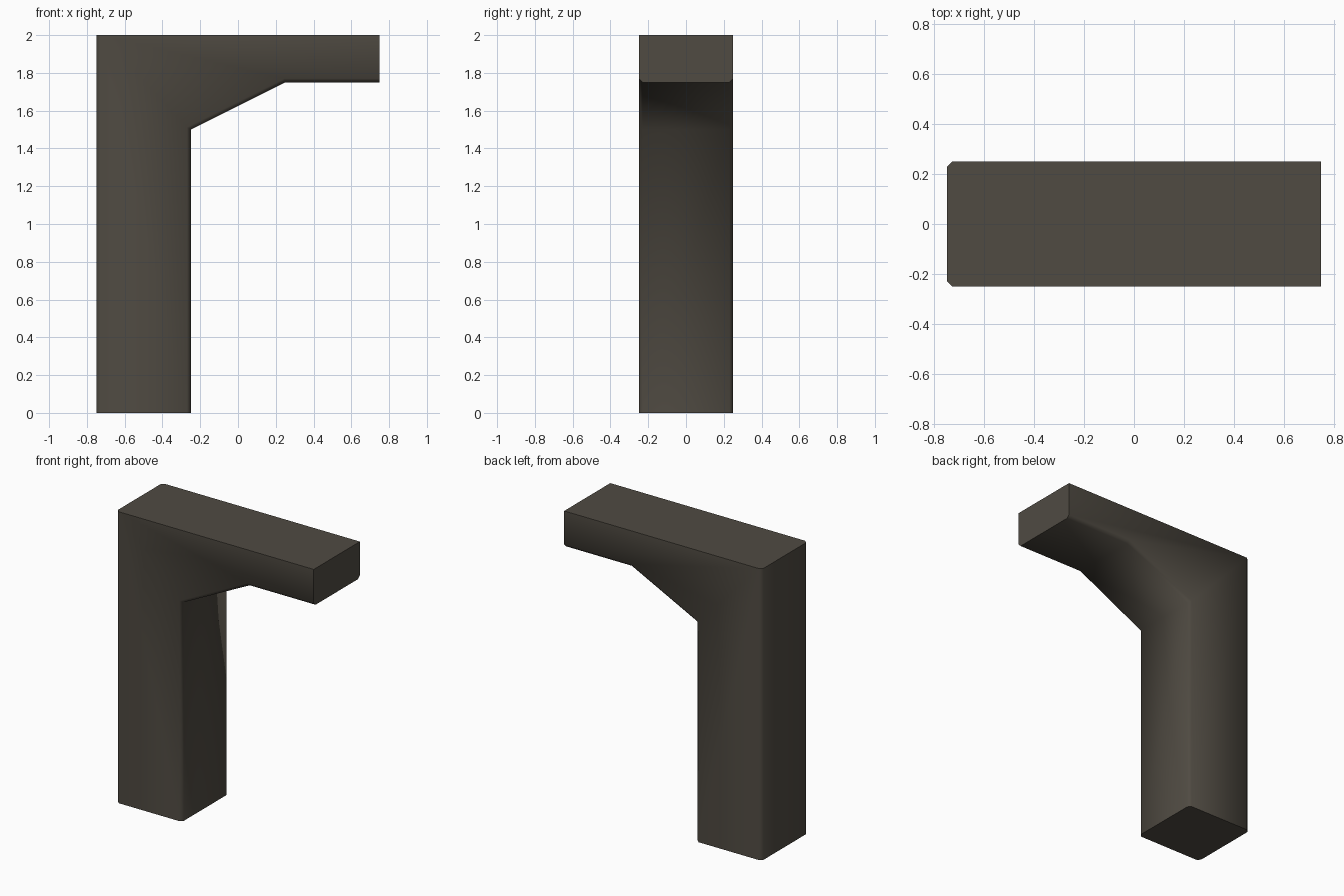
import bpy, bmesh, math

if "Cube" in bpy.data.objects:
    bpy.data.objects.remove(bpy.data.objects["Cube"])

# Side profile (x, z) of the post, brace and arm
PROFILE = [(-0.75, 0), (-0.25, 0), (-0.25, 1.5), (0.25, 1.75),
           (0.75, 1.75), (0.75, 2), (-0.75, 2)]
HALF_DEPTH = 0.25
CHAMFER = 0.02

mat = bpy.data.materials.new("dark brown grey")
mat.diffuse_color = (0.08, 0.07, 0.055, 1)
mat.use_nodes = True
mat.node_tree.nodes["Principled BSDF"].inputs["Base Color"].default_value = mat.diffuse_color

# Extrude the profile through the depth
bm = bmesh.new()
front = bm.faces.new([bm.verts.new((x, -HALF_DEPTH, z)) for x, z in PROFILE])
result = bmesh.ops.extrude_face_region(bm, geom=[front], use_keep_orig=True)
for v in result["geom"]:
    if isinstance(v, bmesh.types.BMVert):
        v.co.y = HALF_DEPTH
bmesh.ops.recalc_face_normals(bm, faces=bm.faces)


# Chamfer the back post edges and the inner edges under the arm
def is_chamfered(edge):
    a, b = (v.co for v in edge.verts)
    if abs(a.y - b.y) > 1e-4:
        return False
    top = a.z > 1.99 and b.z > 1.99
    bottom = a.z < 0.01 and b.z < 0.01
    end = a.x > 0.74 and b.x > 0.74
    return not (top or bottom or end)


bmesh.ops.bevel(bm, geom=[e for e in bm.edges if is_chamfered(e)],
                offset=CHAMFER, offset_type='OFFSET', segments=1,
                profile=0.5, affect='EDGES')
bmesh.ops.recalc_face_normals(bm, faces=bm.faces)

mesh = bpy.data.meshes.new("bracket_post")
bm.to_mesh(mesh)
bm.free()
mesh.materials.append(mat)
post = bpy.data.objects.new("bracket_post", mesh)
bpy.context.collection.objects.link(post)

# Smooth around the chamfers, sharp at the top, foot and arm end
bpy.context.view_layer.objects.active = post
post.select_set(True)
bpy.ops.object.shade_smooth_by_angle(angle=math.radians(70))
